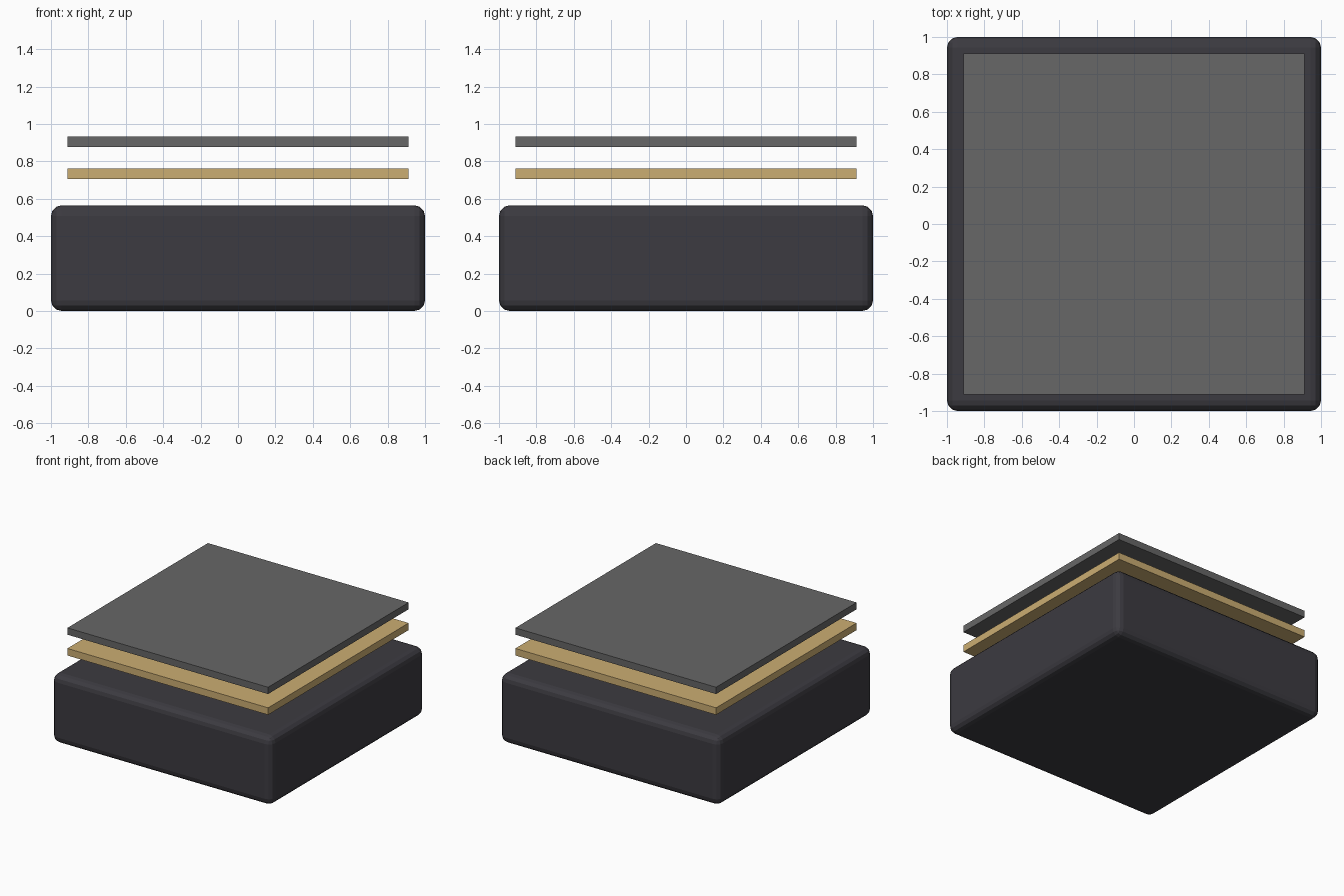
import bpy

if "Cube" in bpy.data.objects:
    bpy.data.objects.remove(bpy.data.objects["Cube"])


def material(name, rgb):
    m = bpy.data.materials.new(name)
    m.diffuse_color = (*rgb, 1)
    m.use_nodes = True
    m.node_tree.nodes["Principled BSDF"].inputs["Base Color"].default_value = m.diffuse_color
    return m


def slab(name, width, z0, z1, mat):
    bpy.ops.mesh.primitive_cube_add(size=1, location=(0, 0, (z0 + z1) / 2))
    ob = bpy.context.object
    ob.name = name
    ob.scale = (width, width, z1 - z0)
    bpy.ops.object.transform_apply(location=False, rotation=False, scale=True)
    ob.data.materials.append(mat)
    return ob


charcoal = material("charcoal", (0.045, 0.043, 0.052))
tan = material("tan", (0.60, 0.42, 0.17))
grey = material("grey", (0.135, 0.135, 0.135))

# Thick base block with rounded edges
base = slab("base_block", 2.0, 0.0, 0.565, charcoal)
bevel = base.modifiers.new("rounded_edges", 'BEVEL')
bevel.width = 0.057
bevel.segments = 3
bpy.ops.object.modifier_apply(modifier=bevel.name)

# Two thin sheets floating above the base
slab("middle_sheet", 1.824, 0.705, 0.763, tan)
slab("top_sheet", 1.824, 0.876, 0.932, grey)
